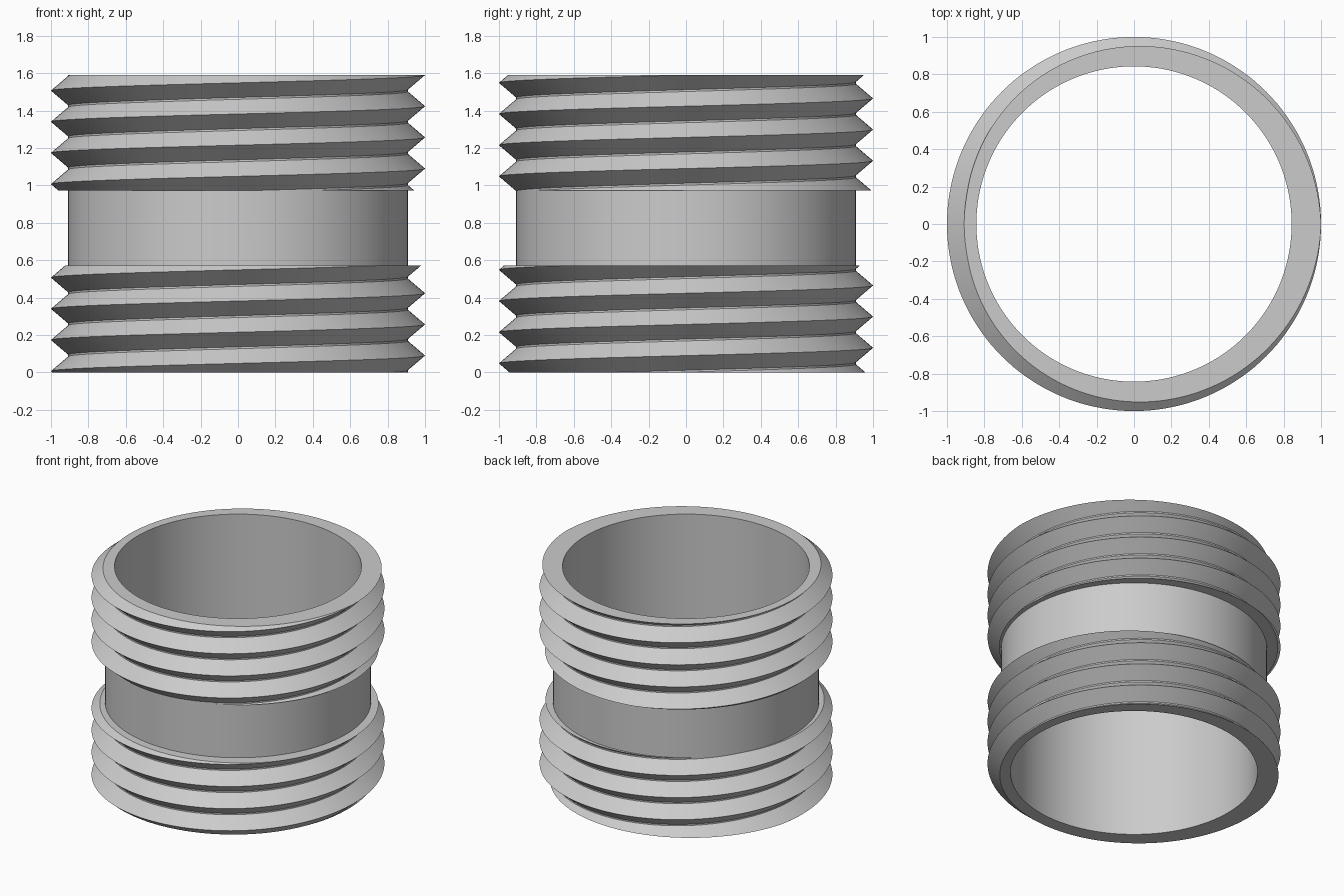
import bpy, bmesh, math

cube = bpy.data.objects.get("Cube")
if cube:
    bpy.data.objects.remove(cube, do_unlink=True)

# Main dimensions
SEGMENTS = 144
PITCH = 1 / 6
START = 0.09            # crest height at angle zero
CREST, ROOT, BORE = 1.0, 0.908, 0.843
ROOT_FLAT = 0.005       # half height of the flat thread root
LOWER_END = (0.0, 0.571)
UPPER_END = (0.972, 1.59)

# Plain grey material
grey = bpy.data.materials.new("plain grey")
grey.use_nodes = True
colour = (0.6, 0.6, 0.6, 1)
grey.diffuse_color = colour
grey.node_tree.nodes["Principled BSDF"].inputs["Base Color"].default_value = colour


def thread_radius(z, lift):
    """Radius of the V thread at height z, where lift is the helix rise."""
    phase = (z - START - lift) / PITCH
    distance = abs(phase - round(phase)) * PITCH
    reach = PITCH / 2 - ROOT_FLAT
    return CREST - (CREST - ROOT) * min(distance / reach, 1)


def thread_rows(span, lift):
    """Crest and root points of one threaded end, cut flat at both ends."""
    low, high = span
    reach = PITCH / 2 - ROOT_FLAT
    heights = [low]
    for turn in range(-2, 12):
        for offset in (-reach, 0, reach):
            z = START + lift + turn * PITCH + offset
            heights.append(min(max(z, low), high))
    heights.append(high)
    return [(thread_radius(z, lift), z) for z in heights]


def section(lift):
    """Closed wall section: bore, lower thread, plain neck, upper thread."""
    return ([(BORE, LOWER_END[0])]
            + thread_rows(LOWER_END, lift)
            + [(ROOT, LOWER_END[1]), (ROOT, UPPER_END[0])]
            + thread_rows(UPPER_END, lift)
            + [(BORE, UPPER_END[1])])


# Sweep the section around the axis as it climbs the helix
bm = bmesh.new()
columns = []
for i in range(SEGMENTS + 1):
    part = i / SEGMENTS
    c, s = math.cos(part * math.tau), math.sin(part * math.tau)
    columns.append([bm.verts.new((r * c, r * s, z))
                    for r, z in section(part * PITCH)])

for a, b in zip(columns, columns[1:]):
    for j in range(len(a)):
        k = (j + 1) % len(a)
        bm.faces.new((a[j], b[j], b[k], a[k]))

# Weld the seam and the rows that end at the flat cuts
bmesh.ops.remove_doubles(bm, verts=bm.verts, dist=0.00005)
bmesh.ops.recalc_face_normals(bm, faces=bm.faces)

mesh = bpy.data.meshes.new("threaded_sleeve")
bm.to_mesh(mesh)
bm.free()
mesh.materials.append(grey)

sleeve = bpy.data.objects.new("threaded_sleeve", mesh)
bpy.context.collection.objects.link(sleeve)
bpy.ops.object.select_all(action="DESELECT")
sleeve.select_set(True)
bpy.context.view_layer.objects.active = sleeve
bpy.ops.object.shade_smooth_by_angle(angle=math.radians(25))
